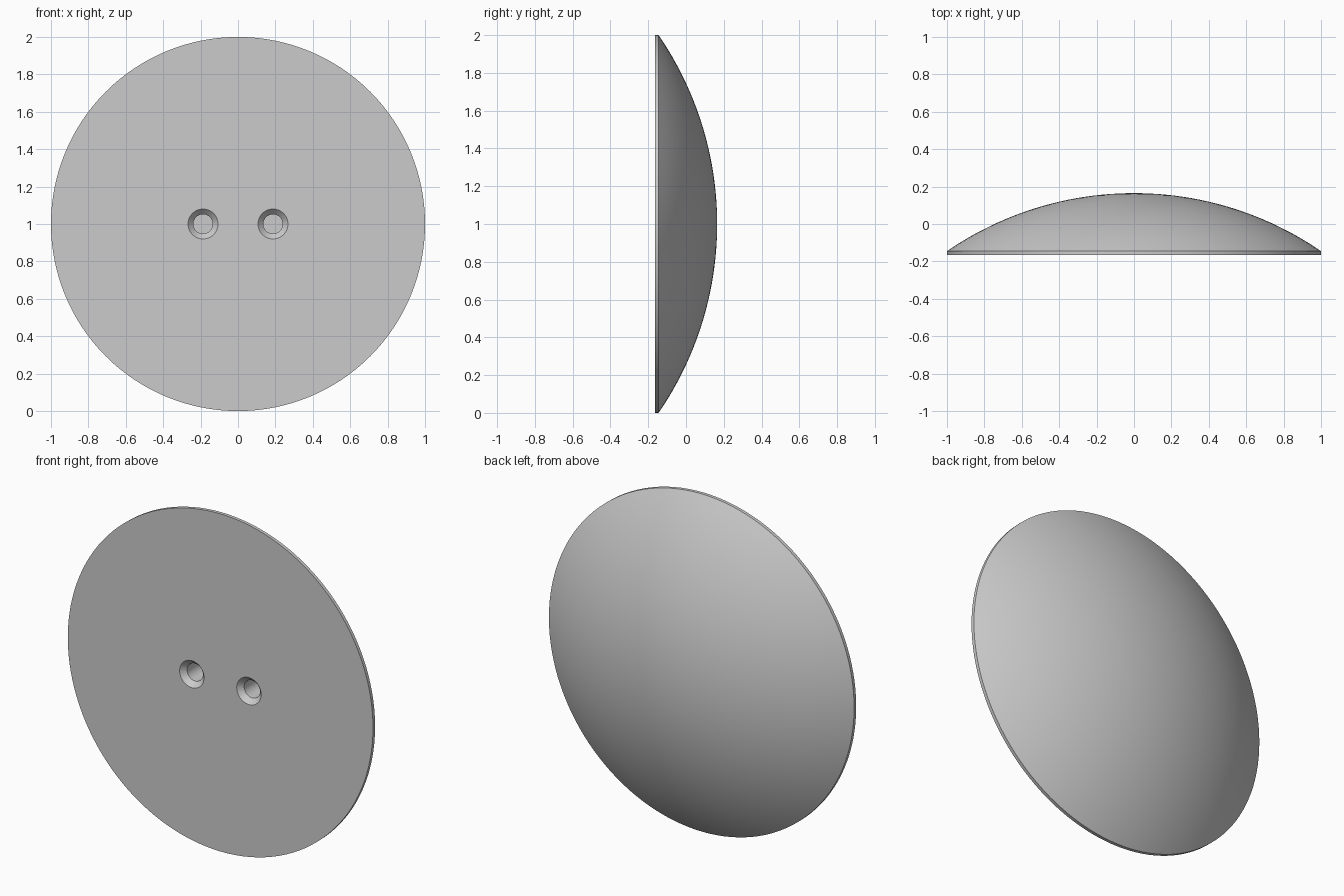
import bpy, bmesh, math
from mathutils import Vector

cube = bpy.data.objects.get("Cube")
if cube:
    bpy.data.objects.remove(cube, do_unlink=True)

grey = bpy.data.materials.new("plain grey")
grey.use_nodes = True
colour = (0.6, 0.6, 0.6, 1)
grey.diffuse_color = colour
grey.node_tree.nodes["Principled BSDF"].inputs["Base Color"].default_value = colour

FRONT, RIM, BACK = -0.165, -0.145, 0.165


def lathe(name, profile, steps, x=0):
    """Revolve (radius, y) points about the y axis, centred at height 1."""
    bm = bmesh.new()
    verts = [bm.verts.new((r, y, 0)) for r, y in profile]
    edges = [bm.edges.new(pair) for pair in zip(verts, verts[1:])]
    bmesh.ops.spin(bm, geom=verts + edges, cent=(0, 0, 0), axis=(0, 1, 0),
                   angle=math.tau, steps=steps, use_duplicate=False)
    bmesh.ops.remove_doubles(bm, verts=bm.verts, dist=1e-5)
    bmesh.ops.dissolve_degenerate(bm, edges=bm.edges, dist=1e-6)
    bmesh.ops.recalc_face_normals(bm, faces=bm.faces)
    mesh = bpy.data.meshes.new(name)
    bm.to_mesh(mesh)
    bm.free()
    mesh.materials.append(grey)
    ob = bpy.data.objects.new(name, mesh)
    ob.location = Vector((x, 0, 1))
    bpy.context.collection.objects.link(ob)
    return ob


# Domed disc: flat front, thin rim, spherical back
rise = BACK - RIM
radius = (1 + rise * rise) / (2 * rise)
half_angle = math.asin(1 / radius)
arc = []
for i in range(25):
    a = half_angle * (1 - i / 24)
    arc.append((radius * math.sin(a), BACK - radius * (1 - math.cos(a))))
arc[-1] = (0, BACK)
disc = lathe("domed_disc", [(0, FRONT), (1, FRONT)] + arc, 128)

# Two countersunk blind holes in the front
hole = [(0, FRONT - 0.05), (0.08, FRONT - 0.05), (0.08, FRONT),
        (0.052, FRONT + 0.03), (0.052, FRONT + 0.2), (0, FRONT + 0.2)]
bpy.context.view_layer.objects.active = disc
for side, x in (("right", -0.187), ("left", 0.187)):
    cutter = lathe(side + "_hole_cutter", hole, 48, x)
    cutter.hide_render = True
    mod = disc.modifiers.new(side + "_hole", 'BOOLEAN')
    mod.operation = 'DIFFERENCE'
    mod.solver = 'EXACT'
    mod.object = cutter
    bpy.context.view_layer.update()
    bpy.ops.object.modifier_apply(modifier=mod.name)
    bpy.data.objects.remove(cutter, do_unlink=True)

# Smooth dome with crisp rim and hole edges
for ob in bpy.context.selected_objects:
    ob.select_set(False)
disc.select_set(True)
bpy.context.view_layer.objects.active = disc
bpy.ops.object.shade_smooth_by_angle(angle=math.radians(25))
